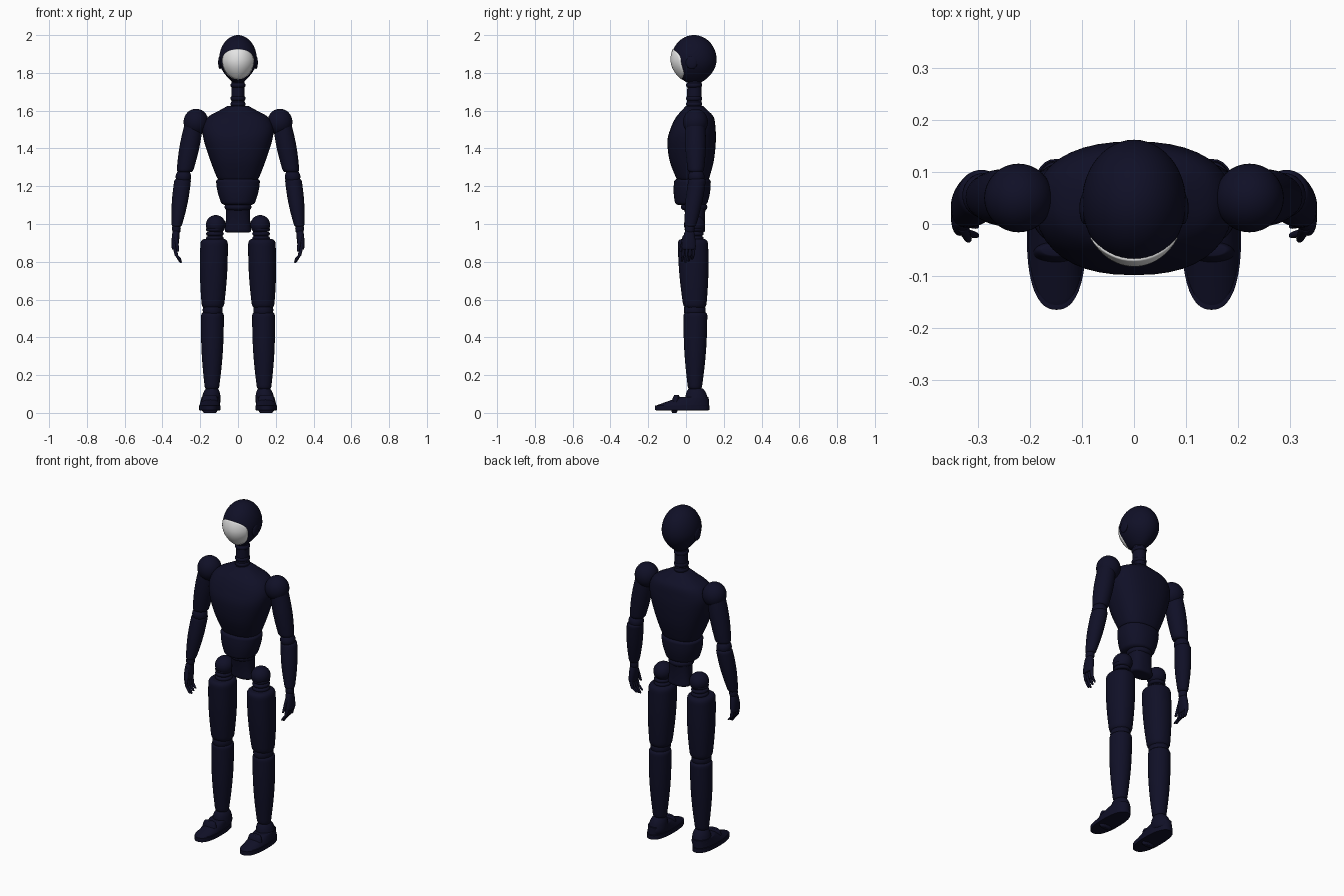
import bpy
import bmesh
from math import sin, cos, pi, sqrt, copysign
from mathutils import Matrix, Vector

default_cube = bpy.data.objects.get("Cube")
if default_cube:
    bpy.data.objects.remove(default_cube, do_unlink=True)


def make_material(name, colour):
    material = bpy.data.materials.new(name)
    material.use_nodes = True
    material.diffuse_color = colour
    shader = material.node_tree.nodes["Principled BSDF"]
    shader.inputs["Base Color"].default_value = colour
    return material


navy = make_material("dark navy", (0.005, 0.005, 0.02, 1))
white = make_material("pale white", (0.8, 0.8, 0.8, 1))


def finish(name, bm, material=navy):
    bmesh.ops.recalc_face_normals(bm, faces=bm.faces)
    mesh = bpy.data.meshes.new(name)
    bm.to_mesh(mesh)
    bm.free()
    mesh.materials.append(material)
    mesh.shade_smooth()
    mesh.set_sharp_from_angle(angle=pi / 4)
    obj = bpy.data.objects.new(name, mesh)
    bpy.context.collection.objects.link(obj)
    return obj


def signed_power(value, exponent):
    return copysign(abs(value) ** exponent, value)


def bridge(bm, rings):
    """Join each ring of vertices to the next one with quads."""
    for low, high in zip(rings, rings[1:]):
        for i in range(len(low)):
            j = (i + 1) % len(low)
            bm.faces.new((low[i], low[j], high[j], high[i]))


def loft(name, sections, power=2, count=40):
    """Stack rounded cross-sections, each a centre and two radii."""
    bm = bmesh.new()
    rings = []
    for centre, rx, ry in sections:
        ring = []
        for i in range(count):
            angle = 2 * pi * i / count
            x = signed_power(cos(angle), 2 / power) * rx
            y = signed_power(sin(angle), 2 / power) * ry
            ring.append(bm.verts.new(centre + Vector((x, y, 0))))
        rings.append(ring)
    bridge(bm, rings)
    bm.faces.new(rings[0])
    bm.faces.new(rings[-1])
    return finish(name, bm)


def limb(name, bottom, top, start, end, swell=0, edge=0.015, power=2, count=40, steps=24):
    """Tapered, swelling segment with rounded rims at both ends."""
    bottom, top = Vector(bottom), Vector(top)
    length = (top - bottom).length
    sections = []
    for i in range(steps + 1):
        # Cosine spacing gathers the sections near the rounded rims
        t = (1 - cos(pi * i / steps)) / 2
        gap = min(1, min(t, 1 - t) * length / edge)
        rim = 0.75 + 0.25 * sqrt(1 - (1 - gap) ** 2)
        radii = [(a + (b - a) * t + swell * sin(pi * t)) * rim for a, b in zip(start, end)]
        sections.append((bottom.lerp(top, t), *radii))
    return loft(name, sections, power, count)


def band(name, centre, rx, ry, height):
    """Short ring with rounded rims."""
    centre, half = Vector(centre), Vector((0, 0, height / 2))
    return limb(name, centre - half, centre + half, (rx, ry), (rx, ry), edge=height / 2, steps=8)


def torso(name, stations, power, steps=6):
    """Smooth curve through stations (height, depth centre, half width, half depth)."""
    rows = [Vector(s) for s in (stations[0], *stations, stations[-1])]
    sections = []
    for a, b, c, d in zip(rows, rows[1:], rows[2:], rows[3:]):
        for i in range(steps + 1):
            t = i / steps
            start_slope, end_slope = (c - a) / 2, (d - b) / 2
            ease = t * t * (3 - 2 * t)
            z, y, rx, ry = (b.lerp(c, ease) + start_slope * t * (1 - t) ** 2
                            - end_slope * t * t * (1 - t))
            if i < steps or c is rows[-2]:
                sections.append((Vector((0, y, z)), rx, ry))
    return loft(name, sections, power)


def ellipsoid(name, centre, radii):
    bm = bmesh.new()
    bmesh.ops.create_uvsphere(bm, u_segments=32, v_segments=20, radius=1)
    bm.transform(Matrix.Translation(centre) @ Matrix.Diagonal((*radii, 1)))
    return finish(name, bm)


# Head, an egg that narrows to the chin
head_centre = Vector((0, 0.042, 1.87))
head_half_height = 0.13


def head_radii(height):
    """Half width and half depth at a height between -1 and 1."""
    level = sqrt(max(0.0001, 1 - height * height))
    taper = 1 - 0.4 * height * height if height < 0 else 1
    return 0.1 * level * taper, 0.12 * level * (1 + taper) / 2


head_sections = []
for i in range(33):
    height = -cos(pi * i / 32)
    centre = head_centre + Vector((0, 0, height * head_half_height))
    head_sections.append((centre, *head_radii(height)))
loft("head", head_sections, count=48)

# Face plate that follows the front of the head
bm = bmesh.new()
rings = []
for r in range(1, 13):
    ring = []
    for i in range(48):
        angle = 2 * pi * i / 48
        up = signed_power(sin(angle), 0.85) * r / 12
        height = -0.12 + up * (0.55 if up > 0 else 0.68)
        x = 0.083 * cos(angle) * r / 12 * (1 + 0.12 * up)
        rx, ry = head_radii(height)
        y = -ry * sqrt(max(0.02, 1 - (x / rx) ** 2)) - 0.004
        offset = Vector((x, y, height * head_half_height))
        ring.append(bm.verts.new(head_centre + offset))
    rings.append(ring)
bridge(bm, rings)
bm.faces.new(rings[0])
face = finish("face_plate", bm, white)
if sum(polygon.normal.y for polygon in face.data.polygons) > 0:
    face.data.flip_normals()
thickness = face.modifiers.new("Thickness", "SOLIDIFY")
thickness.thickness = 0.008

# Neck and its collars
limb("neck", (0, 0.043, 1.6), (0, 0.045, 1.79), (0.036, 0.04), (0.033, 0.036))
for i, z in enumerate((1.635, 1.665, 1.735)):
    band(f"neck_ring_{i}", (0, 0.043, z), 0.04, 0.043, 0.025)

# Chest, belly and pelvis
torso("chest", [(1.235, 0.035, 0.1, 0.08), (1.25, 0.035, 0.113, 0.09),
                (1.34, 0.03, 0.148, 0.118), (1.44, 0.03, 0.18, 0.128),
                (1.51, 0.038, 0.188, 0.118), (1.565, 0.047, 0.16, 0.1),
                (1.6, 0.047, 0.1, 0.07), (1.625, 0.045, 0.055, 0.046)], power=2.4)
limb("belly", (0, 0.027, 1.1), (0, 0.035, 1.24), (0.085, 0.083), (0.117, 0.096),
     swell=0.007, power=2.2)
band("waist_ring", (0, 0.043, 1.09), 0.071, 0.07, 0.035)
limb("pelvis", (0, 0.055, 0.955), (0, 0.045, 1.1), (0.072, 0.048), (0.064, 0.06),
     swell=-0.004, power=2.4)

for side, label in ((1, "left_"), (-1, "right_")):
    def at(x, y, z):
        return Vector((side * x, y, z))

    # Side disc of the head
    ellipsoid(label + "ear_disc", at(0.095, 0.03, 1.855), (0.01, 0.03, 0.035))

    # Shoulder and arm
    ellipsoid(label + "shoulder", at(0.222, 0.05, 1.54), (0.066, 0.066, 0.07))
    limb(label + "upper_arm", at(0.282, 0.052, 1.275), at(0.23, 0.05, 1.55),
         (0.043, 0.042), (0.047, 0.05), swell=0.008)
    ellipsoid(label + "elbow", at(0.289, 0.055, 1.25), (0.041, 0.043, 0.042))
    limb(label + "forearm", at(0.325, 0.022, 0.985), at(0.292, 0.06, 1.24),
         (0.026, 0.029), (0.044, 0.046), swell=0.007)
    band(label + "wrist", at(0.326, 0.02, 0.975), 0.023, 0.025, 0.04)

    # Hand with thumb and four curled fingers
    limb(label + "palm", at(0.335, 0.014, 0.865), at(0.328, 0.018, 0.965),
         (0.016, 0.038), (0.018, 0.024), swell=0.003, power=2.3)
    limb(label + "thumb", at(0.318, -0.03, 0.855), at(0.33, -0.005, 0.94),
         (0.007, 0.007), (0.012, 0.012), count=16)
    for i in range(4):
        y = -0.012 + 0.018 * i
        tip = at(0.302, y - 0.01, 0.793 + 0.009 * abs(i - 1))
        joint = at(0.325, y - 0.004, 0.835)
        knuckle = at(0.336, y, 0.885)
        limb(f"{label}fingertip_{i}", tip, joint, (0.006, 0.006), (0.009, 0.008),
             count=16, steps=8)
        limb(f"{label}finger_{i}", joint - at(0, 0, 0.006), knuckle, (0.009, 0.008),
             (0.011, 0.009), edge=0.006, count=16, steps=8)

    # Hip joint
    ellipsoid(label + "hip", at(0.118, 0.045, 0.995), (0.052, 0.056, 0.052))
    for i in range(3):
        band(f"{label}hip_ring_{i}", at(0.122, 0.043, 0.925 + 0.023 * i), 0.047, 0.05, 0.022)

    # Leg
    limb(label + "thigh", at(0.133, 0.047, 0.555), at(0.126, 0.036, 0.92),
         (0.058, 0.06), (0.072, 0.08), swell=0.007, edge=0.025, power=2.2)
    ellipsoid(label + "knee", at(0.134, 0.046, 0.545), (0.053, 0.058, 0.05))
    limb(label + "shin", at(0.138, 0.047, 0.125), at(0.135, 0.05, 0.532),
         (0.037, 0.036), (0.06, 0.063), swell=0.008)

    # Ankle and shoe
    limb(label + "ankle", at(0.145, 0.058, 0.04), at(0.138, 0.052, 0.13),
         (0.052, 0.064), (0.037, 0.044), swell=0.004, edge=0.03)
    limb(label + "sole", at(0.149, -0.02, 0.013), at(0.149, -0.02, 0.04),
         (0.057, 0.145), (0.057, 0.145), edge=0.002, power=2.4)
    limb(label + "shoe_upper", at(0.149, -0.02, 0.038), at(0.146, 0.045, 0.085),
         (0.055, 0.142), (0.046, 0.075), edge=0.004, power=2.3)
    limb(label + "shoe_strap", at(0.149, -0.062, 0), at(0.149, -0.05, 0.095),
         (0.038, 0.014), (0.036, 0.014), swell=0.008)
